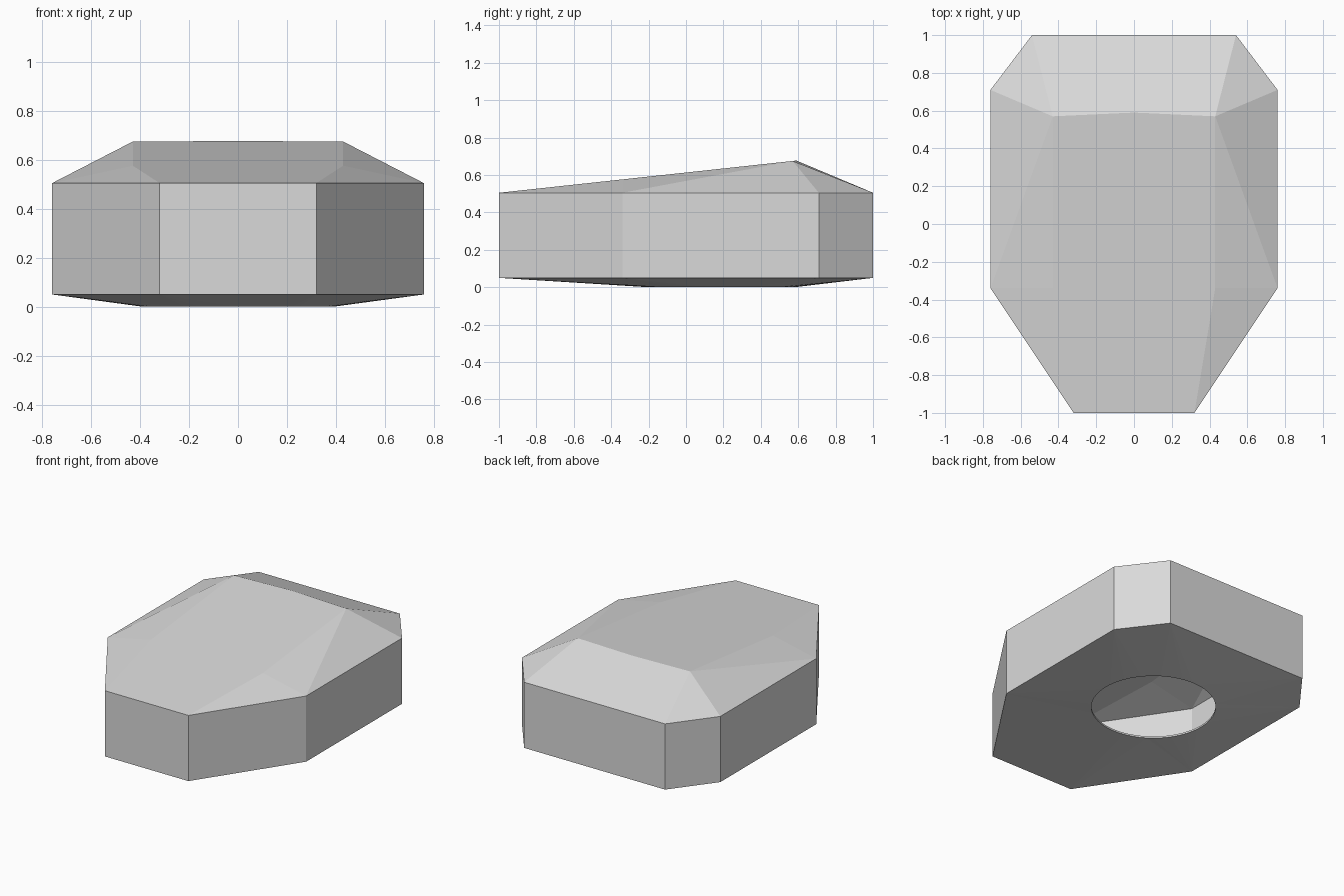
import bpy, bmesh
from math import sin, cos, atan2, pi

cube = bpy.data.objects.get("Cube")
if cube:
    bpy.data.objects.remove(cube, do_unlink=True)

grey = bpy.data.materials.new("light_grey")
grey.use_nodes = True
COLOUR = (0.7, 0.7, 0.7, 1)
grey.diffuse_color = COLOUR
grey.node_tree.nodes["Principled BSDF"].inputs["Base Color"].default_value = COLOUR

WALL_LOW, WALL_TOP = 0.05, 0.505
HOLE_Y, HOLE_R, SEGMENTS, LIP = 0.19, 0.39, 64, 0.012
SLOPE = 0.17 / 1.57          # rise of the long front panel

# right half of the outline, from front to back
half = [(0.32, -1), (0.76, -0.34), (0.76, 0.71), (0.54, 1)]
outline = half + [(-x, y) for x, y in reversed(half)]
N = len(outline)


def panel_z(y):
    return WALL_TOP + (y + 1) * SLOPE


def finish(name, bm):
    bmesh.ops.recalc_face_normals(bm, faces=bm.faces)
    mesh = bpy.data.meshes.new(name)
    bm.to_mesh(mesh)
    bm.free()
    mesh.materials.append(grey)
    obj = bpy.data.objects.new(name, mesh)
    bpy.context.collection.objects.link(obj)
    return obj


def circle(bm, z):
    steps = [2 * pi * i / SEGMENTS for i in range(SEGMENTS)]
    return [bm.verts.new((HOLE_R * cos(a), HOLE_Y + HOLE_R * sin(a), z)) for a in steps]


# Hollow housing: upright walls
bm = bmesh.new()
low = [bm.verts.new((x, y, WALL_LOW)) for x, y in outline]
top = [bm.verts.new((x, y, WALL_TOP)) for x, y in outline]
for i in range(N):
    j = (i + 1) % N
    bm.faces.new((low[i], low[j], top[j], top[i]))

# Sloping lid: long front panel, short back panel, faceted sides
mid = bm.verts.new((0, 0.59, panel_z(0.59)))
ridge, shoulder = [], []
for s in (1, -1):
    ridge.append(bm.verts.new((s * 0.43, 0.57, panel_z(0.57))))
    shoulder.append(bm.verts.new((s * 0.43, -0.34, panel_z(-0.34))))
sides = (top[:4], top[:3:-1])
for r, sh, (front, side, rear, back) in zip(ridge, shoulder, sides):
    bm.faces.new((r, rear, back))
    bm.faces.new((r, side, rear))
    bm.faces.new((r, sh, side))
    bm.faces.new((sh, front, side))
bm.faces.new((ridge[0], mid, ridge[1], shoulder[1], top[-1], top[0], shoulder[0]))
bm.faces.new((ridge[1], mid, ridge[0], top[3], top[4]))

# Shallow underside running in to the round opening
rim = circle(bm, 0)


def nearest_corner(v):
    a = atan2(v.co.y - HOLE_Y, v.co.x)

    def gap(k):
        x, y = outline[k]
        return -cos(atan2(y - HOLE_Y, x) - a)
    return min(range(N), key=gap)


corner = [nearest_corner(v) for v in rim]
for i in range(SEGMENTS):
    j = (i + 1) % SEGMENTS
    bm.faces.new((rim[i], rim[j], low[corner[i]]))
    if corner[i] != corner[j]:
        bm.faces.new((rim[j], low[corner[i]], low[corner[j]]))
finish("housing", bm)

# Thin upright lip round the opening
bm = bmesh.new()
a, b = circle(bm, 0), circle(bm, LIP)
for i in range(SEGMENTS):
    j = (i + 1) % SEGMENTS
    face = bm.faces.new((a[i], a[j], b[j], b[i]))
    face.smooth = True
finish("opening_lip", bm)
